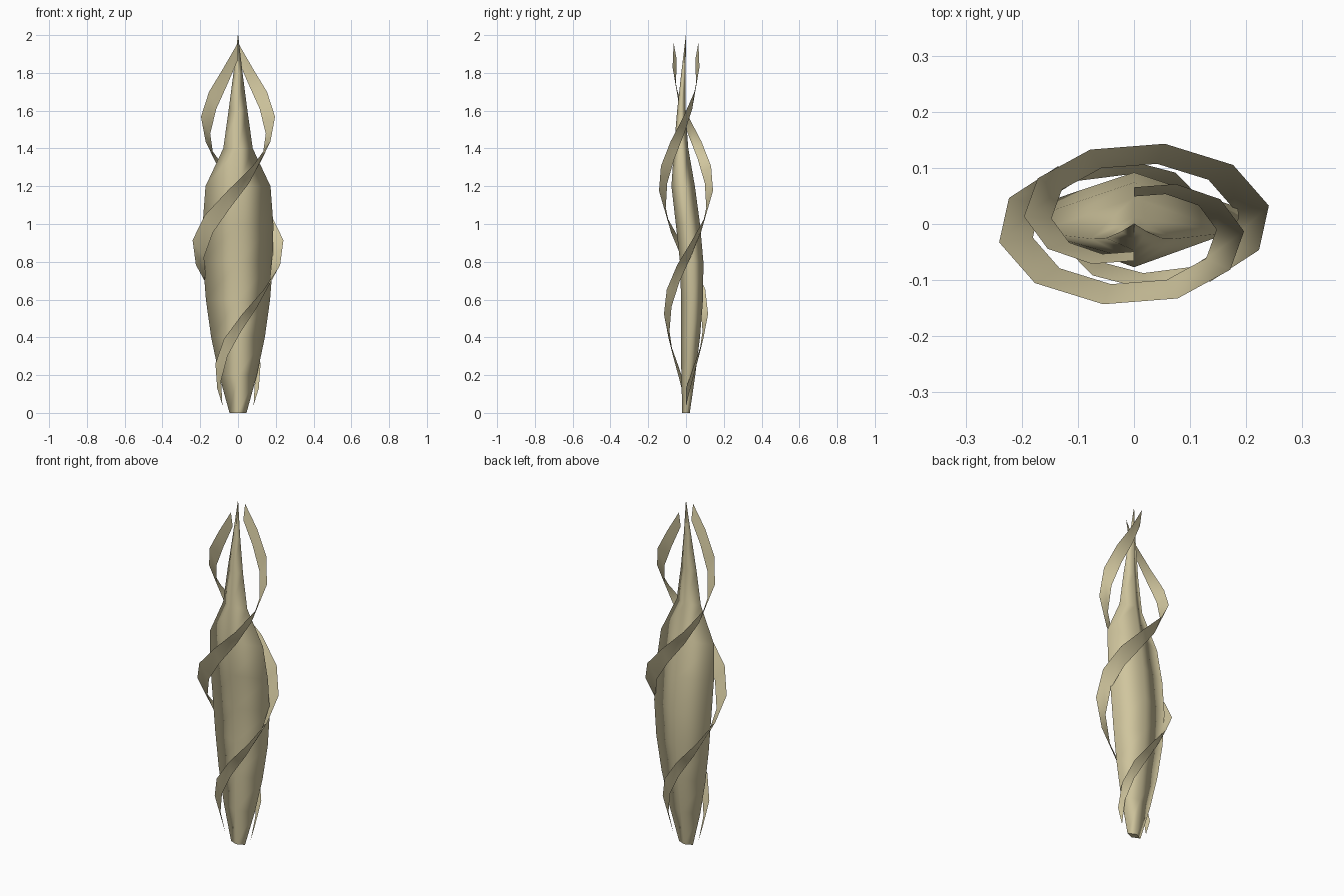
import bpy
from math import sin, cos, pi, radians

cube = bpy.data.objects.get("Cube")
if cube:
    bpy.data.objects.remove(cube)

tan = bpy.data.materials.new("pale_tan")
tan.use_nodes = True
colour = (0.63, 0.56, 0.34, 1)
tan.diffuse_color = colour
tan.node_tree.nodes["Principled BSDF"].inputs["Base Color"].default_value = colour


def loft(name, rows, closed=False, cap=False):
    """Skin equal-length rows of points with smooth quads."""
    n = len(rows[0])
    verts = [p for row in rows for p in row]
    faces = []
    for i in range(len(rows) - 1):
        for j in range(n if closed else n - 1):
            k = (j + 1) % n
            faces.append((i * n + j, i * n + k, (i + 1) * n + k, (i + 1) * n + j))
    if cap:
        faces.append(tuple(reversed(range(n))))
    mesh = bpy.data.meshes.new(name)
    mesh.from_pydata(verts, [], faces)
    mesh.materials.append(tan)
    for face in mesh.polygons:
        face.use_smooth = len(face.vertices) == 4 and not (cap and face.index == len(faces) - 1)
    obj = bpy.data.objects.new(name, mesh)
    bpy.context.collection.objects.link(obj)
    return obj


# Spindle body: diamond sections (height, half width, half depth, depth centre)
sections = [
    (0.0, 0.045, 0.02, 0.0), (0.2, 0.1, 0.037, 0.012), (0.4, 0.142, 0.05, 0.024),
    (0.6, 0.17, 0.058, 0.032), (0.8, 0.185, 0.062, 0.03), (1.0, 0.187, 0.064, 0.01),
    (1.2, 0.172, 0.062, -0.015), (1.4, 0.078, 0.038, -0.026),
    (1.6, 0.05, 0.022, -0.025), (1.8, 0.024, 0.011, -0.014), (2.0, 0.001, 0.001, 0.0),
]
rings = [[(w, c, z), (0, c + d, z), (-w, c, z), (0, c - d, z)]
         for z, w, d, c in sections]
loft("spindle_body", rings, closed=True, cap=True)


# Two ribbons winding up around the body, half a turn apart
def ribbon(name, start):
    steps, rows = 14, []
    for k in range(steps + 1):
        t = k / steps
        a = start + radians(450) * t
        r = 0.11 + 0.14 * sin(pi * t)
        z = 0.13 + 1.83 * t
        x, y = r * cos(a), 0.595 * r * sin(a)
        rows.append([(0.75 * x, 0.75 * y, z - 0.09), (x, y, z)])
    loft(name, rows)


ribbon("right_ribbon", pi)
ribbon("left_ribbon", 0)
